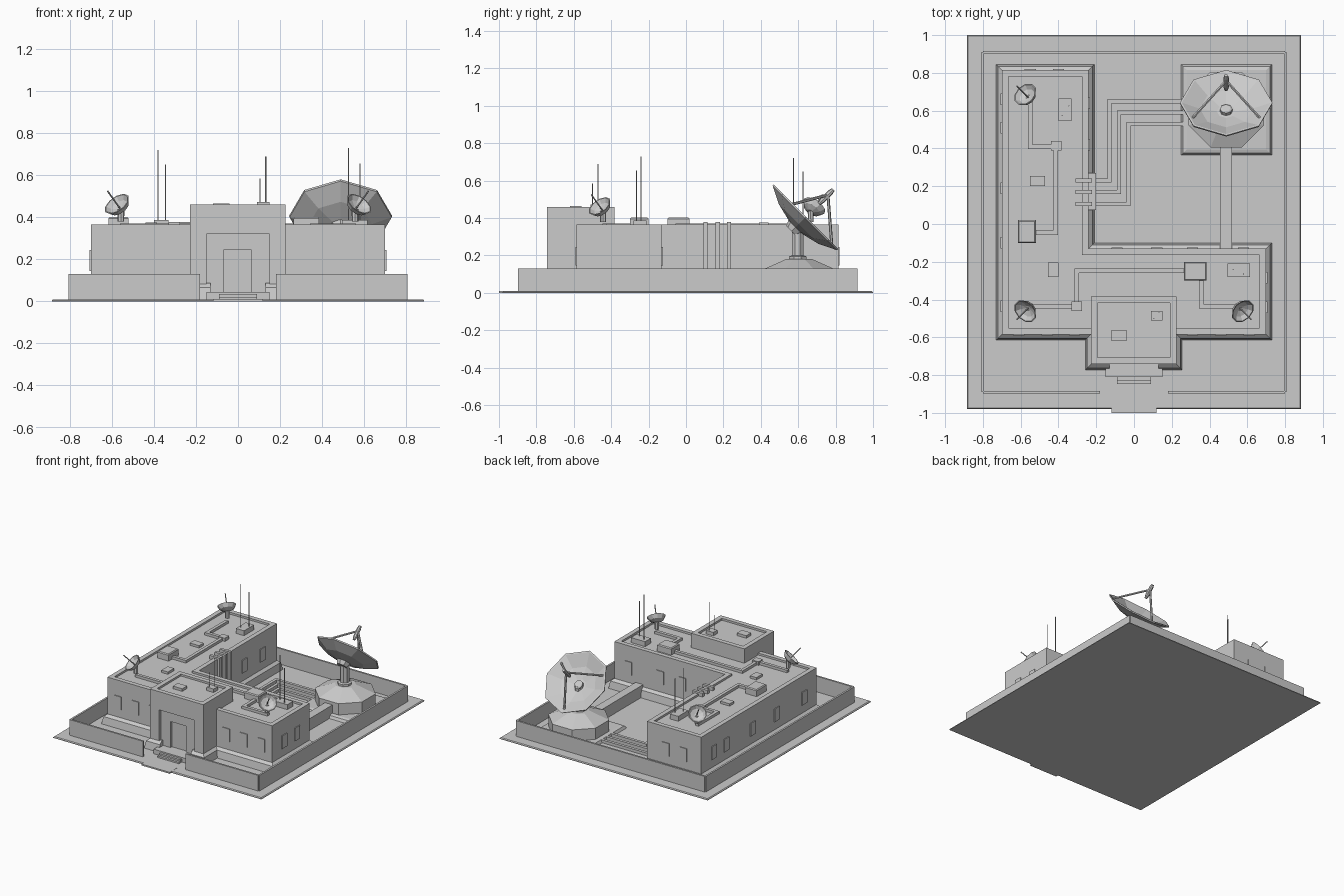
import bpy, bmesh, math
from mathutils import Vector

if "Cube" in bpy.data.objects:
    bpy.data.objects.remove(bpy.data.objects["Cube"])


def make(name, bm):
    bmesh.ops.recalc_face_normals(bm, faces=bm.faces[:])
    me = bpy.data.meshes.new(name)
    bm.to_mesh(me)
    bm.free()
    ob = bpy.data.objects.new(name, me)
    bpy.context.collection.objects.link(ob)
    return ob


def loft(name, rings):
    """Closed solid through a stack of equal-count 3D rings."""
    bm = bmesh.new()
    rows = [[bm.verts.new(p) for p in r] for r in rings]
    n = len(rows[0])
    for a, b in zip(rows, rows[1:]):
        for i in range(n):
            bm.faces.new((a[i], a[(i + 1) % n], b[(i + 1) % n], b[i]))
    bm.faces.new(rows[0][::-1])
    bm.faces.new(rows[-1])
    return make(name, bm)


def rect(x0, x1, y0, y1):
    return [(x0, y0), (x1, y0), (x1, y1), (x0, y1)]


def box(name, x0, x1, y0, y1, z0, z1):
    r = rect(x0, x1, y0, y1)
    return loft(name, [[(x, y, z) for x, y in r] for z in (z0, z1)])


def offset(poly, d):
    """Move every side of a right-angled, counter-clockwise outline outward."""
    out = []
    for i, p in enumerate(poly):
        p = Vector(p)
        a = (p - Vector(poly[i - 1])).normalized()
        b = (Vector(poly[(i + 1) % len(poly)]) - p).normalized()
        out.append((p.x + d * (a.y + b.y), p.y - d * (a.x + b.x)))
    return out


def stack(name, poly, steps):
    return loft(name, [[(x, y, z) for x, y in offset(poly, d)] for d, z in steps])


def turned(name, origin, normal, profile, n=8, spin=0.0):
    """Faceted solid of (radius, height) rings about a tilted axis."""
    o, w = Vector(origin), Vector(normal).normalized()
    ref = Vector((0, 0, 1)) if abs(w.z) < 0.99 else Vector((0, 1, 0))
    u = (ref - w * ref.dot(w)).normalized()
    v = w.cross(u)
    ang = [2 * math.pi * (i + spin) / n for i in range(n)]
    return loft(name, [[o + u * r * math.cos(t) + v * r * math.sin(t) + w * h
                        for t in ang] for r, h in profile])


def rod(name, a, b, r, n=6):
    d = Vector(b) - Vector(a)
    return turned(name, a, d, [(r, 0), (r, d.length)], n)


def run(name, pts, w, z0, z1):
    """Flat duct following right-angled points."""
    h = w / 2
    for a, b in zip(pts, pts[1:]):
        box(name, min(a[0], b[0]) - h, max(a[0], b[0]) + h,
            min(a[1], b[1]) - h, max(a[1], b[1]) + h, z0, z1)


def cut(ob, *size):
    c = box("cutter", *size)
    c.hide_render = True
    m = ob.modifiers.new("cut", 'BOOLEAN')
    m.operation, m.solver, m.object = 'DIFFERENCE', 'EXACT', c
    bpy.context.view_layer.objects.active = ob
    bpy.ops.object.modifier_apply(modifier=m.name)
    bpy.data.objects.remove(c)


# Ground slab and entrance path
stack("ground_slab", rect(-.885, .885, -.98, 1), [(0, 0), (0, .004), (-.006, .01)])
box("entrance_path", -.12, .12, -1, -.9, 0, .011)

# Perimeter wall and posts
G = .01
for s in (-1, 1):
    box("side_wall", s * .8 - .007, s * .8 + .007, -.89, .91, G, .13)
    box("front_wall", min(s * .8, s * .18), max(s * .8, s * .18), -.897, -.883, G, .13)
    for x, y in ((.8, .91), (.8, -.888), (.184, -.888)):
        stack("wall_post", rect(s * x, s * x, y, y), [(.024, G), (.016, .15)])
box("rear_wall", -.8, .8, .903, .917, G, .13)

# L-shaped building, raised entrance block, sloped plinth
L = [(-.7, -.585), (.7, -.585), (.7, -.13), (-.24, -.13), (-.24, .815), (-.7, .815)]
stack("main_building", L, [(0, G), (0, .365), (-.035, .365), (-.035, .35)])
block = stack("entrance_block", rect(-.228, .225, -.742, -.383),
              [(0, G), (0, .46), (-.035, .46), (-.035, .445)])
cut(block, -.15, .15, -.9, -.722, .04, .32)
cut(block, -.068, .065, -.9, -.705, .04, .245)
foot = [(-.7, -.585), (-.228, -.585), (-.228, -.742), (.225, -.742), (.225, -.585)] + L[1:]
foot = [p for i, p in enumerate(foot) if p not in foot[:i]]
plinth = stack("plinth", foot, [(.03, G), (.02, .065), (-.005, .087)])
cut(plinth, -.13, .13, -.9, -.69, 0, .2)

# Entrance steps
box("entrance_landing", -.15, .15, -.81, -.70, G, .045)
box("upper_step", -.09, .09, -.828, -.80, G, .034)
box("lower_step", -.09, .09, -.846, -.82, G, .022)

# Windows: centre and facing axis for each wall
P = .006
wins = [(x, -.585, 'x') for x in (-.61, -.46, -.315, .31, .46, .61)]
wins += [(x, .815, 'x') for x in (-.55, -.4)] + [(x, -.13, 'x') for x in (-.09, .12, .31, .58)]
wins += [(-.7, y, 'y') for y in (.66, .51, .19, -.1, -.435)]
wins += [(.7, y, 'y') for y in (-.44, -.285)] + [(-.24, y, 'y') for y in (.42, .64)]
for x, y, ax in wins:
    hx, hy = (.03, P) if ax == 'x' else (P, .03)
    box("window", x - hx, x + hx, y - hy, y + hy, .145, .245)

# Cable pipes: over the parapet, down the wall, across the yard
box("pipe_junction", -.24, -.2, .075, .27, G, .1)
for y, x, yy in ((.23, -.13, .65), (.17, -.08, .59), (.105, -.03, .53)):
    box("parapet_pipe", -.31, -.225, y - .011, y + .011, .35, .378)
    box("wall_pipe", -.245, -.222, y - .011, y + .011, .08, .378)
    run("yard_pipe", [(-.21, y), (x, y), (x, yy), (.3, yy)], .022, G, .032)

# Roof equipment boxes
R = .35
for b in ((-.44, -.385, .39, .44, R, .375), (-.55, -.47, .2, .255, R, .368),
          (-.455, -.4, -.28, -.205, R, .368), (-.33, -.275, -.46, -.41, R, .378),
          (-.12, -.04, -.62, -.56, .445, .465)):
    box("roof_box", *b)
for r in (rect(-.615, -.52, -.1, .02), rect(.265, .385, -.3, -.2)):
    stack("cooling_unit", r, [(0, R), (0, .395), (-.006, .402)])

# Roof ducts
for path in ([(-.55, .64), (-.55, .41), (-.42, .41)], [(-.415, .41), (-.415, -.045), (-.55, -.045)],
             [(-.55, -.435), (-.3, -.435)], [(-.303, -.43), (-.303, -.248), (.3, -.248)],
             [(.355, -.28), (.355, -.435), (.55, -.435)]):
    run("roof_duct", path, .024, R, .37)

# Mast boxes with thin whip antennas
for b, masts in (((-.4, -.33, .545, .665, R, .388), ((-.38, .575, .72), (-.345, .625, .65))),
                 ((.495, .615, -.28, -.21, R, .388), ((.525, -.24, .73), (.58, -.265, .655))),
                 ((.09, .15, -.51, -.46, .445, .472), ((.105, -.5, .585), (.132, -.47, .69)))):
    box("mast_box", *b)
    for x, y, z in masts:
        rod("whip_antenna", (x, y, .38), (x, y, z), .003, 5)

# Small roof dishes facing outward
for sx, cx, cy, sy in ((-1, -.572, .682, 1), (-1, -.572, -.458, -1), (1, .572, -.458, -1)):
    n = Vector((sx * .5, sy * .5, .7)).normalized()
    c = Vector((cx, cy, .458))
    foot_p = c - n * .03
    bx, by = cx - sx * .015, cy - sy * .015
    stack("small_dish_base", rect(bx, bx, by, by), [(.048, R), (.048, .382), (.035, .392)])
    rod("small_dish_post", (bx, by, .38), foot_p, .016, 8)
    turned("small_dish", c, n, [(.018, -.034), (.05, -.02), (.068, .008), (.062, .008),
                                (.045, -.012), (.015, -.024)], 10)
    rod("small_dish_feed", c - n * .03, c + n * .095, .004, 5)

# Big dish pad, octagonal pedestal, raised walkway
stack("dish_pad", rect(.28, .7, .395, .815), [(.03, G), (.02, .03), (0, .036)])
A = 1 / math.cos(math.pi / 8)
turned("dish_pedestal", (.488, .605, 0), (0, 0, 1),
       [(.2 * A, G), (.2 * A, .122), (.07 * A, .18)], 8, .5)
turned("dish_post", (.488, .597, 0), (0, 0, 1), [(.05, .17), (.05, .195), (.034, .2), (.034, .365)], 8, .5)
box("walkway", .455, .52, -.13, .42, G, .1)

# Big dish, facing up and to the rear
n = Vector((0, 1, 1)).normalized()
c = Vector((.488, .635, .4))
down = Vector((0, 1, -1)).normalized()
turned("big_dish", c, n, [(.05, -.07), (.15, -.046), (.243, 0), (.245, .01), (.235, .01),
                          (.14, -.034), (.05, -.054)], 8)
turned("dish_back_hub", c, n, [(.04, -.1), (.06, -.055)], 8)
turned("dish_front_hub", c, n, [(.033, -.06), (.033, -.035), (.022, -.03)], 8)

# Feed tripod
apex = c + n * .175
for k in range(3):
    t = 2 * math.pi * k / 3
    foot_p = c + down * .21 * math.cos(t) + Vector((.21 * math.sin(t), 0, 0))
    rod("feed_strut", foot_p - n * .005, apex, .008)
turned("feed_horn", apex, n, [(.009, -.07), (.015, -.045), (.015, .02), (.01, .04)], 8)
